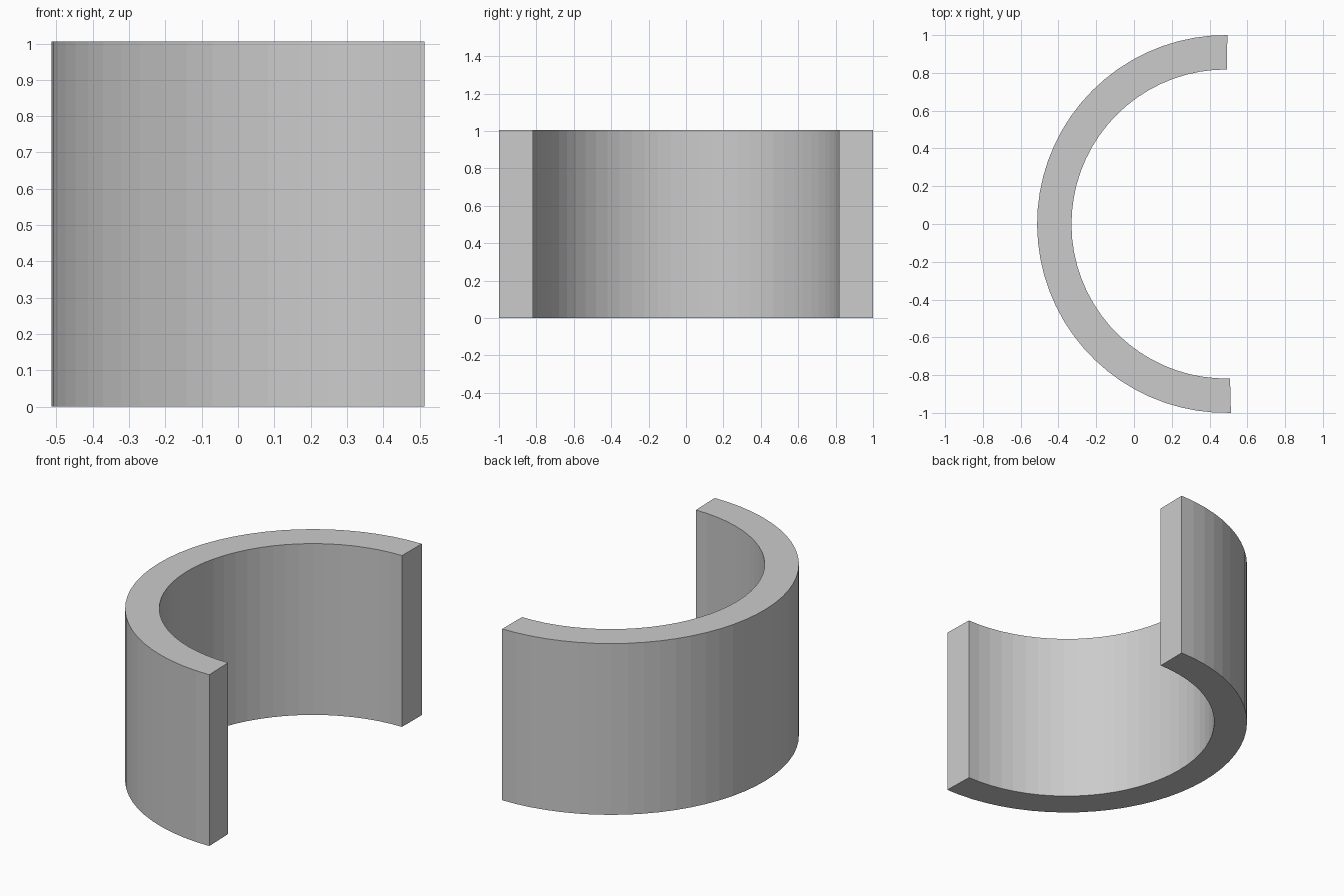
import bpy, bmesh, math

if "Cube" in bpy.data.objects:
    bpy.data.objects.remove(bpy.data.objects["Cube"])

OUTER, INNER, HEIGHT = 1.0, 0.818, 1.006
CENTRE_X = 0.487
SEGMENTS = 36
START, END = math.radians(89.6), math.radians(271.5)


def arc(radius):
    step = (END - START) / SEGMENTS
    return [(CENTRE_X + radius * math.cos(START + i * step),
             radius * math.sin(START + i * step), 0) for i in range(SEGMENTS + 1)]


# Half ring: flat C-shaped strip extruded upwards
bm = bmesh.new()
outer = [bm.verts.new(p) for p in arc(OUTER)]
inner = [bm.verts.new(p) for p in arc(INNER)]
for i in range(SEGMENTS):
    bm.faces.new((outer[i], outer[i + 1], inner[i + 1], inner[i]))
result = bmesh.ops.extrude_face_region(bm, geom=bm.faces[:], use_keep_orig=True)
top = [v for v in result["geom"] if isinstance(v, bmesh.types.BMVert)]
bmesh.ops.translate(bm, verts=top, vec=(0, 0, HEIGHT))
bmesh.ops.recalc_face_normals(bm, faces=bm.faces[:])

mesh = bpy.data.meshes.new("half_ring")
bm.to_mesh(mesh)
bm.free()
half_ring = bpy.data.objects.new("half_ring", mesh)
bpy.context.collection.objects.link(half_ring)
